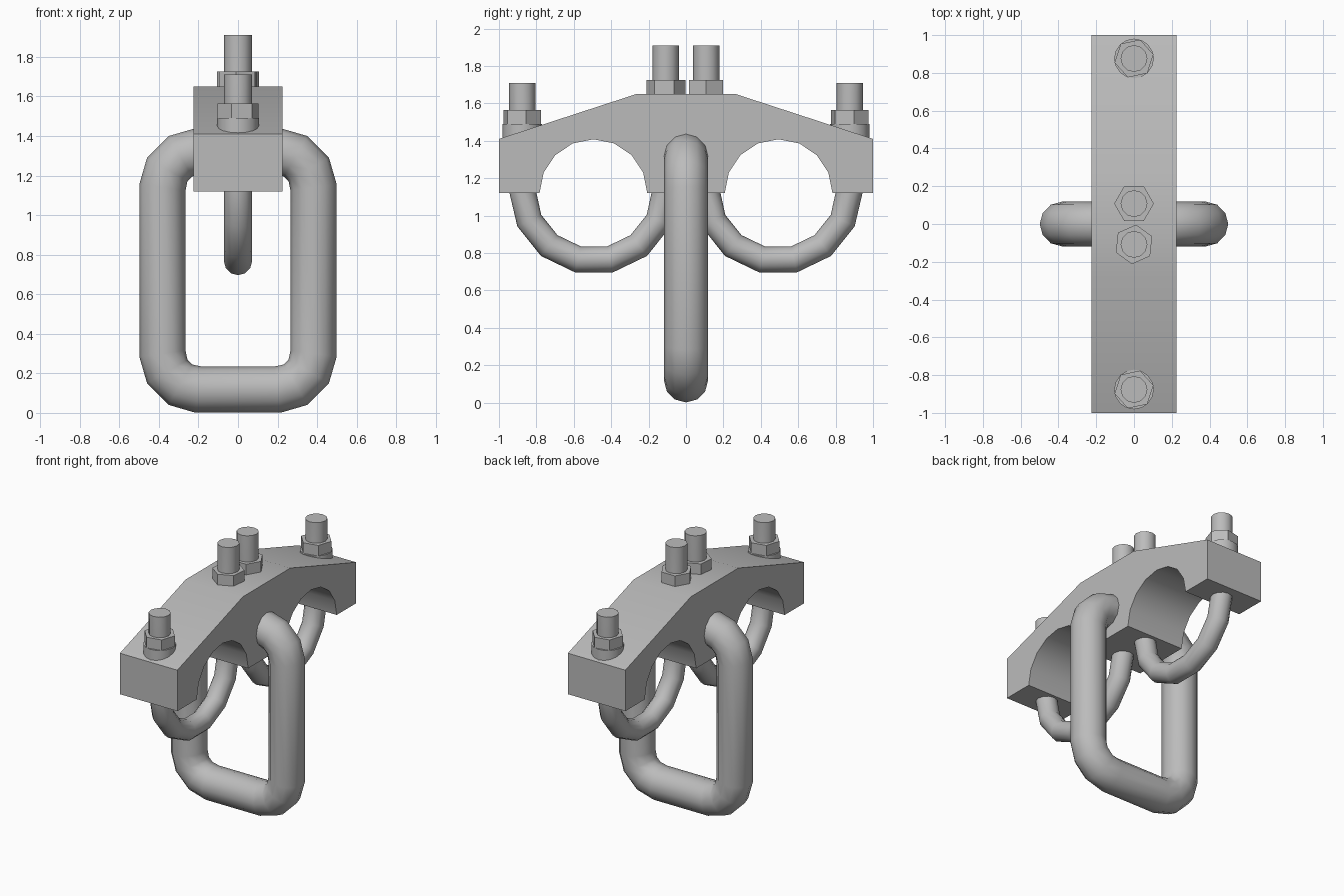
import bpy, bmesh
from math import sin, cos, pi, radians
from mathutils import Vector

cube = bpy.data.objects.get("Cube")
if cube:
    bpy.data.objects.remove(cube, do_unlink=True)

steel = bpy.data.materials.new("grey_steel")
steel.use_nodes = True
steel.diffuse_color = (0.5, 0.5, 0.5, 1)
steel.node_tree.nodes["Principled BSDF"].inputs["Base Color"].default_value = (0.5, 0.5, 0.5, 1)


def finish(name, bm, angle=35):
    bmesh.ops.recalc_face_normals(bm, faces=bm.faces[:])
    mesh = bpy.data.meshes.new(name)
    bm.to_mesh(mesh)
    bm.free()
    mesh.materials.append(steel)
    obj = bpy.data.objects.new(name, mesh)
    bpy.context.collection.objects.link(obj)
    bpy.ops.object.select_all(action='DESELECT')
    obj.select_set(True)
    bpy.context.view_layer.objects.active = obj
    bpy.ops.object.shade_smooth_by_angle(angle=radians(angle))
    return obj


def arc(cu, cz, r, start, end, steps):
    angles = [radians(start + (end - start) * i / steps) for i in range(steps + 1)]
    return [(cu + r * cos(a), cz + r * sin(a)) for a in angles]


def tube(name, points, axis, radius, closed=False, sides=12):
    """Sweep a round section along a flat path; axis is the path plane's normal."""
    bm = bmesh.new()
    count = len(points)
    rings = []
    for i, p in enumerate(points):
        before = points[i - 1] if closed or i else p
        after = points[(i + 1) % count] if closed or i < count - 1 else p
        t = ((p - before).normalized() + (after - p).normalized()).normalized()
        side = t.cross(axis)
        rings.append([bm.verts.new(p + radius * (side * cos(2 * pi * k / sides)
                                                 + axis * sin(2 * pi * k / sides)))
                      for k in range(sides)])
    for i in range(count if closed else count - 1):
        a, b = rings[i], rings[(i + 1) % count]
        for k in range(sides):
            n = (k + 1) % sides
            bm.faces.new((a[k], a[n], b[n], b[k]))
    if not closed:
        bm.faces.new(rings[0])
        bm.faces.new(rings[-1])
    return finish(name, bm)


def prism(name, y, z0, z1, radius, sides, turn):
    """Upright prism on the x = 0 line."""
    bm = bmesh.new()
    ring = [bm.verts.new((radius * cos(radians(turn) + 2 * pi * k / sides),
                          y + radius * sin(radians(turn) + 2 * pi * k / sides), z0))
            for k in range(sides)]
    face = bm.faces.new(ring)
    top = bmesh.ops.extrude_face_region(bm, geom=[face])["geom"]
    bmesh.ops.translate(bm, vec=(0, 0, z1 - z0),
                        verts=[v for v in top if isinstance(v, bmesh.types.BMVert)])
    return finish(name, bm)


# Saddle block: side profile with two arched openings, extruded across x
BASE, HALF = 1.12, 0.225
profile = [(-1, BASE), (-1, 1.41), (-0.265, 1.65), (0.265, 1.65), (1, 1.41), (1, BASE)]
for centre in (0.495, -0.495):
    profile += arc(centre, BASE, 0.288, 0, 180, 8)
bm = bmesh.new()
face = bm.faces.new([bm.verts.new((-HALF, y, z)) for y, z in profile])
grown = bmesh.ops.extrude_face_region(bm, geom=[face])["geom"]
bmesh.ops.translate(bm, vec=(2 * HALF, 0, 0),
                    verts=[v for v in grown if isinstance(v, bmesh.types.BMVert)])
finish("saddle_block", bm)

# Rounded rectangular link hanging through the block
corners = [(0.2, 1.14, 0), (-0.2, 1.14, 90), (-0.2, 0.3, 180), (0.2, 0.3, 270)]
path = []
for cx, cz, start in corners:
    path += arc(cx, cz, 0.182, start, start + 90, 3)
tube("hanging_link", [Vector((x, 0, z)) for x, z in path], Vector((0, 1, 0)), 0.118, closed=True)

# U-bolts with their nuts and washers, front and back
for label, s in (("front", -1), ("back", 1)):
    bend = arc(0.492, 1.14, 0.384, 180, 360, 7)
    path = [(0.108, 1.91)] + bend + [(0.876, 1.71)]
    tube(label + "_u_bolt", [Vector((0, s * y, z)) for y, z in path], Vector((1, 0, 0)), 0.071)
    prism(label + "_inner_nut", s * 0.108, 1.645, 1.725, 0.105, 6, 0 if s > 0 else 24)
    prism(label + "_outer_nut", s * 0.876, 1.49, 1.565, 0.105, 6, 12)
    prism(label + "_outer_washer", s * 0.876, 1.38, 1.49, 0.105, 16, 0)
